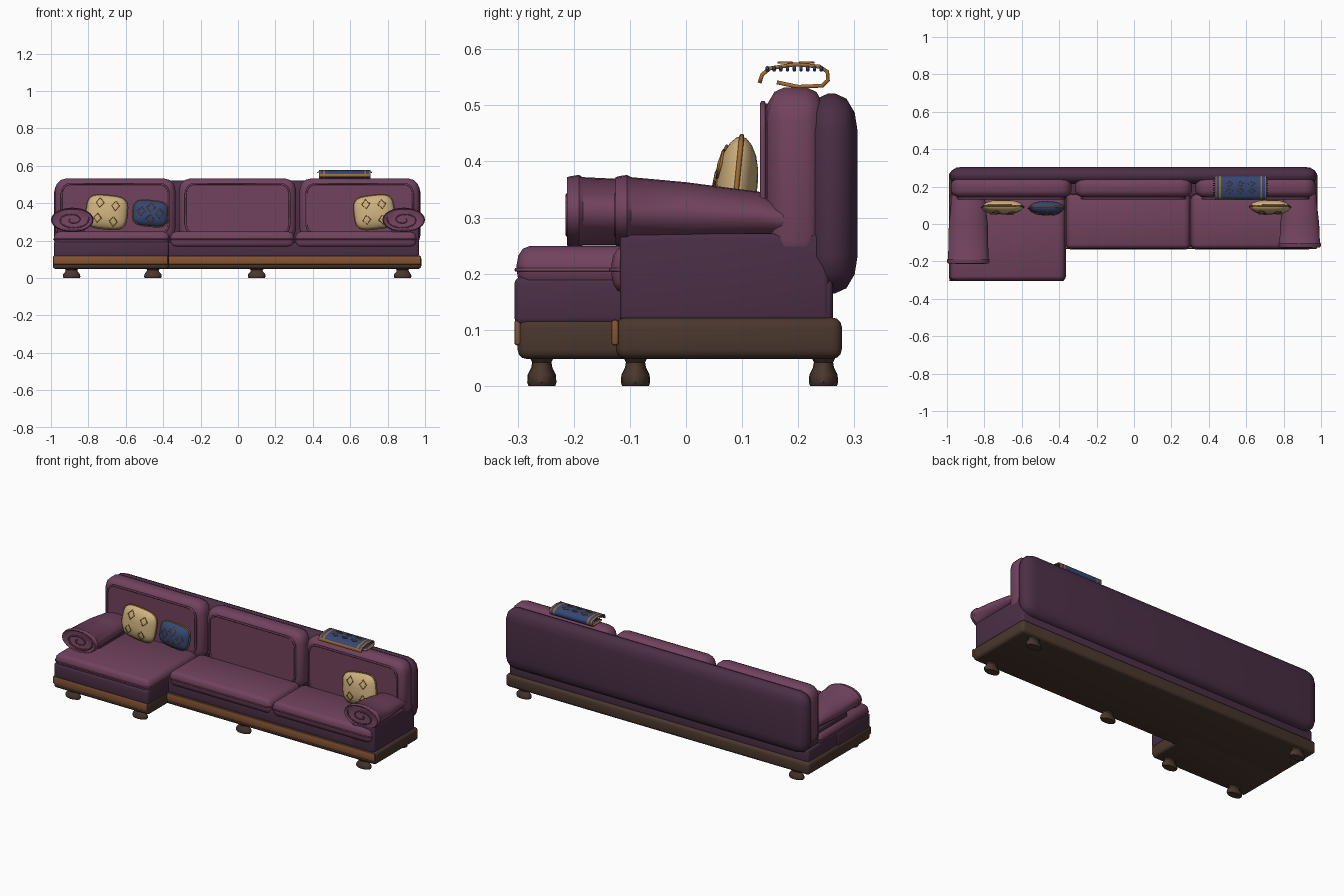
import bpy, bmesh, math
from math import cos, sin, pi
from mathutils import Vector, Matrix

if "Cube" in bpy.data.objects:
    bpy.data.objects.remove(bpy.data.objects["Cube"], do_unlink=True)


def material(name, r, g, b):
    m = bpy.data.materials.new(name)
    m.use_nodes = True
    m.diffuse_color = (r, g, b, 1)
    m.node_tree.nodes["Principled BSDF"].inputs["Base Color"].default_value = (r, g, b, 1)
    return m


PLUM = material("plum fabric", 0.165, 0.055, 0.11)
DARK = material("dark plum fabric", 0.07, 0.028, 0.06)
TRIM = material("warm wood", 0.24, 0.09, 0.033)
WOOD = material("dark wood", 0.068, 0.038, 0.026)
CREAM = material("cream cloth", 0.62, 0.44, 0.21)
BLUE = material("blue cloth", 0.035, 0.062, 0.17)
GOLD = material("gold thread", 0.36, 0.15, 0.03)


def finish(name, bm, *mats, angle=35):
    bmesh.ops.recalc_face_normals(bm, faces=bm.faces)
    me = bpy.data.meshes.new(name)
    bm.to_mesh(me)
    bm.free()
    for m in mats:
        me.materials.append(m)
    me.shade_smooth()
    me.set_sharp_from_angle(angle=math.radians(angle))
    ob = bpy.data.objects.new(name, me)
    bpy.context.collection.objects.link(ob)
    return ob


def rounded_box(name, x, y, z, bevel, mat, squash=1.0, segments=3):
    """Bevelled box between limits; squash flattens the bevel along y."""
    bm = bmesh.new()
    bmesh.ops.create_cube(bm, size=1)
    bmesh.ops.scale(bm, vec=(x[1] - x[0], (y[1] - y[0]) * squash, z[1] - z[0]), verts=bm.verts)
    bmesh.ops.bevel(bm, geom=bm.edges[:], offset=bevel, segments=segments,
                    profile=0.5, affect='EDGES', clamp_overlap=True)
    bmesh.ops.scale(bm, vec=(1, 1 / squash, 1), verts=bm.verts)
    bmesh.ops.translate(bm, vec=(sum(x) / 2, sum(y) / 2, sum(z) / 2), verts=bm.verts)
    return finish(name, bm, mat)


def loft(name, rings, *mats, angle=35):
    """Skin a list of closed point rings and cap both ends."""
    bm = bmesh.new()
    loops = [[bm.verts.new(p) for p in ring] for ring in rings]
    n = len(loops[0])
    for a, b in zip(loops, loops[1:]):
        for i in range(n):
            j = (i + 1) % n
            bm.faces.new((a[i], a[j], b[j], b[i]))
    bm.faces.new(loops[0])
    bm.faces.new(loops[-1])
    return finish(name, bm, *mats, angle=angle)


def cord(name, points, radius, mat, closed=True):
    cu = bpy.data.curves.new(name, 'CURVE')
    cu.dimensions = '3D'
    cu.bevel_depth = radius
    cu.bevel_resolution = 1
    cu.use_fill_caps = True
    sp = cu.splines.new('POLY')
    sp.points.add(len(points) - 1)
    for p, co in zip(sp.points, points):
        p.co = (*co, 1)
    sp.use_cyclic_u = closed
    cu.materials.append(mat)
    ob = bpy.data.objects.new(name, cu)
    bpy.context.collection.objects.link(ob)
    return ob


def rounded_rect(u, v, r, rv=None):
    """2D outline with rounded corners."""
    rv = rv or r
    pts = []
    for k, (cu, cv) in enumerate([(u[1] - r, v[1] - rv), (u[0] + r, v[1] - rv),
                                  (u[0] + r, v[0] + rv), (u[1] - r, v[0] + rv)]):
        for s in range(5):
            a = (k + s / 4) * pi / 2
            pts.append((cu + r * cos(a), cv + rv * sin(a)))
    return pts


# Wooden plinth and front trim
rounded_box("main_plinth", (-0.99, 0.98), (-0.125, 0.278), (0.048, 0.122), 0.018, WOOD)
rounded_box("chaise_plinth", (-0.99, -0.37), (-0.3, 0), (0.048, 0.122), 0.016, WOOD)
rounded_box("main_trim", (-0.37, 0.978), (-0.133, -0.12), (0.072, 0.118), 0.005, TRIM, segments=2)
rounded_box("chaise_trim", (-0.988, -0.375), (-0.306, -0.294), (0.072, 0.118), 0.005, TRIM, segments=2)

# Turned feet
FOOT = [(0, 0.92), (0.006, 1), (0.02, 0.97), (0.033, 0.72), (0.042, 0.66), (0.052, 0.85)]
for fx, fy in [(-0.89, 0.245), (0.88, 0.245), (0.88, -0.09), (0.1, -0.09),
               (-0.89, -0.257), (-0.455, -0.257)]:
    loft("foot", [[(fx + 0.047 * k * cos(i * pi / 8), fy + 0.026 * k * sin(i * pi / 8), z)
                   for i in range(16)] for z, k in FOOT], WOOD)

# Upholstered body
rounded_box("main_body", (-0.978, 0.965), (-0.118, 0.262), (0.11, 0.19), 0.012, DARK)
rounded_box("chaise_body", (-0.985, -0.37), (-0.306, 0), (0.108, 0.195), 0.014, DARK)
for s in (-1, 1):
    rounded_box("side_panel", sorted((s * 0.82, s * 0.967)), (-0.118, 0.255), (0.115, 0.272), 0.01, DARK)

# Seat cushions with piping
for name, x, y, low in [("chaise_cushion", (-0.985, -0.368), (-0.302, 0.16), 0.172),
                        ("middle_cushion", (-0.362, 0.3), (-0.133, 0.16), 0.165),
                        ("left_cushion", (0.306, 0.955), (-0.133, 0.16), 0.165)]:
    rounded_box(name, x, y, (low, 0.249), 0.034, PLUM, squash=1.5)
    cord(name + "_piping", [(u, v, 0.207) for u, v in rounded_rect(x, y, 0.034, 0.023)], 0.004, PLUM)

# Back frame and back cushions with raised panels
rounded_box("back_frame", (-0.985, 0.977), (0.213, 0.306), (0.165, 0.521), 0.068, DARK, squash=1.7)
for name, x in [("right_back", (-0.978, -0.335)), ("middle_back", (-0.315, 0.31)),
                ("left_back", (0.33, 0.97))]:
    rounded_box(name + "_cushion", x, (0.14, 0.25), (0.2, 0.532), 0.06, PLUM, squash=1.7)
    px = (x[0] + 0.035, x[1] - 0.035)
    outline = rounded_rect(px, (0.235, 0.503), 0.05)
    loft(name + "_panel", [[(u, d, v) for u, v in outline] for d in (0.15, 0.137)], PLUM)
    cord(name + "_piping", [(u, 0.137, v) for u, v in outline], 0.0055, PLUM)

# Rolled arms: (y, half width, height of centre, half height)
for s, front, label in [(1, -0.122, "left"), (-1, -0.208, "right")]:
    shape = [(front, 0.1, 0.311, 0.056), (front - 0.004, 0.108, 0.311, 0.061),
             (front + 0.004, 0.113, 0.311, 0.063), (front + 0.017, 0.114, 0.311, 0.065),
             (front + 0.024, 0.108, 0.311, 0.061), (0.0, 0.104, 0.307, 0.056),
             (0.13, 0.09, 0.302, 0.044), (0.17, 0.086, 0.296, 0.036), (0.225, 0.075, 0.285, 0.02)]
    loft(label + "_arm", [[(s * 0.886 + w * cos(i * pi / 12), y, cz + h * sin(i * pi / 12))
                           for i in range(24)] for y, w, cz, h in shape], PLUM)
    # Scroll line on the arm front
    spiral = []
    for i in range(41):
        a, k = pi * 0.9 + i * pi / 12, 1 - i / 46
        spiral.append((s * (0.886 + 0.09 * k * cos(a)), front - 0.003, 0.311 + 0.05 * k * sin(a)))
    cord(label + "_arm_scroll", spiral, 0.0035, PLUM, closed=False)


def pillow(name, centre, half_w, half_h, depth, roll, mat, marks):
    """Stuffed square pillow with edge cord and stitched diamonds."""
    def edge(i, k):
        a = i * pi / 16
        c, d = cos(a), sin(a)
        return (half_w * k * math.copysign(abs(c) ** 0.55, c), half_h * k * math.copysign(abs(d) ** 0.55, d))

    def bulge(k):
        return depth * (1 - k ** 2.6) ** 0.6

    sizes = [0.15, 0.4, 0.65, 0.85, 0.96]
    layers = [(k, -bulge(k)) for k in sizes] + [(1, 0)] + [(k, bulge(k)) for k in reversed(sizes)]
    parts = [loft(name, [[(u, d, v) for u, v in (edge(i, k) for i in range(32))]
                         for k, d in layers], mat, angle=60)]
    parts.append(cord(name + "_cord", [(u, 0, v) for u, v in (edge(i, 1) for i in range(32))], 0.0045, GOLD))
    for mx, mz in marks:
        ring = []
        for q in range(4):
            u = mx + 0.021 * cos(q * pi / 2)
            v = mz + 0.025 * sin(q * pi / 2)
            k = min(0.95, max(abs(u) / half_w, abs(v) / half_h))
            ring.append((u, -bulge(k) - 0.001, v))
        parts.append(cord(name + "_diamond", ring, 0.0028, GOLD))
    place = Matrix.Translation(centre) @ Matrix.Rotation(-0.1, 4, 'X') @ Matrix.Rotation(roll, 4, 'Y')
    for p in parts:
        p.matrix_world = place


MARKS = [(-0.04, 0.045), (0.045, 0.035), (-0.045, -0.04), (0.04, -0.05)]
pillow("right_cream_pillow", (-0.702, 0.09, 0.352), 0.11, 0.09, 0.037, 0.1, CREAM, MARKS)
pillow("left_cream_pillow", (0.728, 0.09, 0.352), 0.108, 0.09, 0.037, -0.12, CREAM, MARKS)
pillow("blue_pillow", (-0.468, 0.085, 0.345), 0.095, 0.069, 0.036, 0.1, BLUE,
       [(-0.05, 0.005), (0, 0.03), (0.05, 0), (0, -0.033)])

# Folded throw over the back, gold bands near both ends
PROFILE = [(0.131, 0.54), (0.136, 0.555), (0.15, 0.566), (0.195, 0.573), (0.238, 0.569),
           (0.252, 0.56), (0.253, 0.545), (0.243, 0.535), (0.2, 0.533), (0.162, 0.541)]
STATIONS = [0.432, 0.44, 0.455, 0.465, 0.675, 0.685, 0.7, 0.708]
bm = bmesh.new()
grid = [[bm.verts.new((x, y, z)) for y, z in PROFILE] for x in STATIONS]
for i in range(len(STATIONS) - 1):
    for j in range(len(PROFILE) - 1):
        f = bm.faces.new((grid[i][j], grid[i + 1][j], grid[i + 1][j + 1], grid[i][j + 1]))
        f.material_index = 1 if i in (0, 2, 4, 6) and i != 4 or i == 4 else 0
        f.material_index = int(i in (0, 2, 4, 6) or j == 0)
throw = finish("throw_blanket", bm, BLUE, GOLD, angle=60)
solid = throw.modifiers.new("thickness", 'SOLIDIFY')
solid.thickness = 0.007
solid.offset = 0

# Stitched diamonds on the throw
for i in range(3):
    for j in range(2):
        cx, cy = 0.51 + 0.06 * i, 0.177 + 0.038 * j
        cord("throw_diamond", [(cx + 0.018 * cos(q * pi / 2), cy + 0.012 * sin(q * pi / 2), 0.576)
                               for q in range(4)], 0.0022, GOLD)

# Fringe at both ends of the throw
for x, s in ((0.432, -1), (0.708, 1)):
    for i in range(9):
        y = 0.145 + 0.012 * i
        cord("throw_fringe", [(x, y, 0.568), (x + s * 0.008, y, 0.562)], 0.003, BLUE, closed=False)
